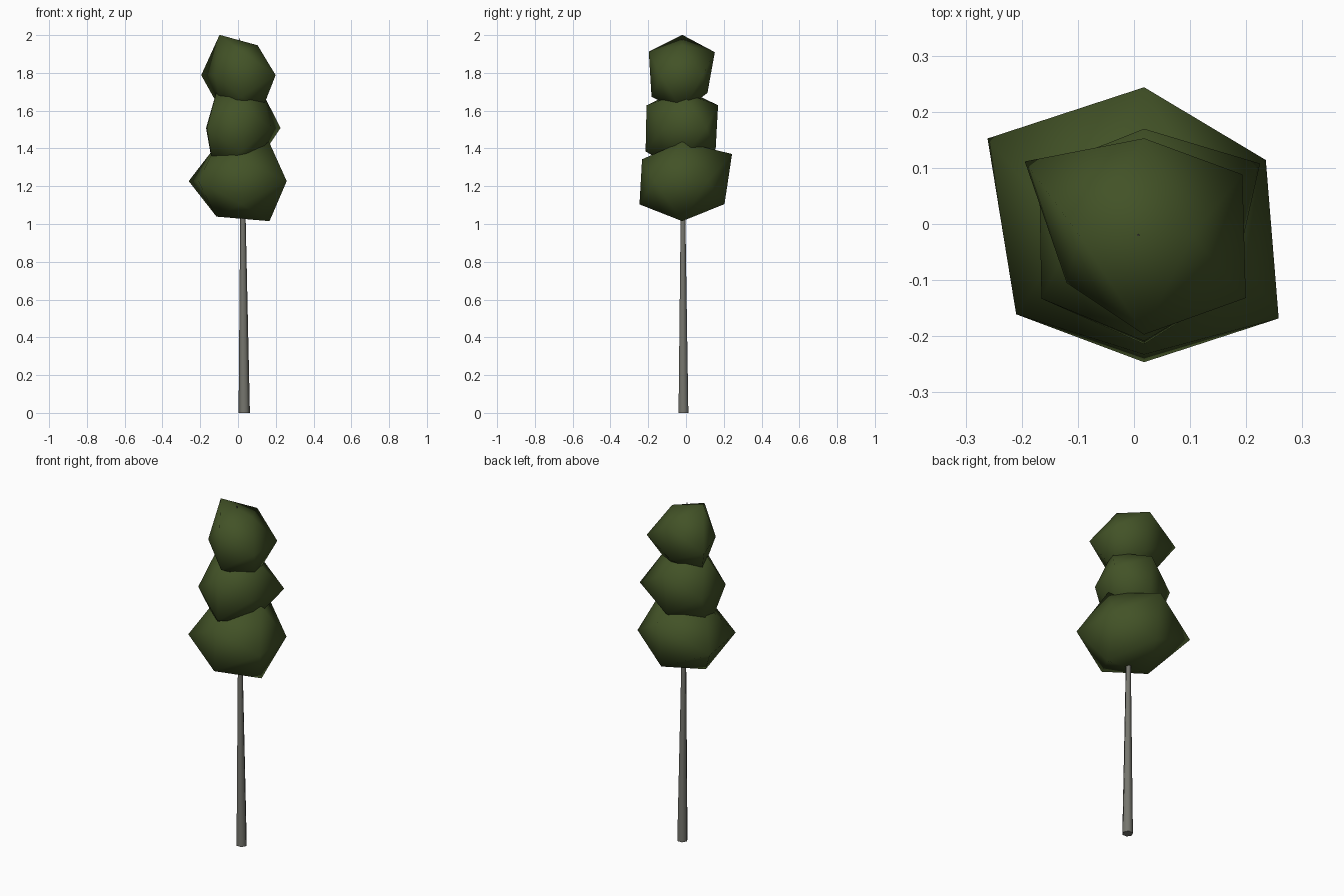
import bpy, bmesh, math
from mathutils import Vector

if "Cube" in bpy.data.objects:
    bpy.data.objects.remove(bpy.data.objects["Cube"])


def material(name, rgb):
    mat = bpy.data.materials.new(name)
    mat.diffuse_color = (*rgb, 1.0)
    mat.use_nodes = True
    mat.node_tree.nodes["Principled BSDF"].inputs["Base Color"].default_value = mat.diffuse_color
    return mat


leaf_green = material("leaf_green", (0.055, 0.085, 0.02))
bark_grey = material("bark_grey", (0.18, 0.18, 0.155))


def finish(bm, name, mat):
    bmesh.ops.recalc_face_normals(bm, faces=bm.faces[:])
    mesh = bpy.data.meshes.new(name)
    bm.to_mesh(mesh)
    bm.free()
    mesh.materials.append(mat)
    obj = bpy.data.objects.new(name, mesh)
    bpy.context.collection.objects.link(obj)
    return obj


# Icosahedron corner directions, in three rings of four (++, +-, -+, --)
A, B = 0.5257, 0.8507
SIGNS = [(1, 1), (1, -1), (-1, 1), (-1, -1)]
CORNERS = ([Vector((s * A, 0, t * B)) for s, t in SIGNS]      # x / z ring
           + [Vector((0, s * B, t * A)) for s, t in SIGNS]    # y / z ring
           + [Vector((s * B, t * A, 0)) for s, t in SIGNS])   # x / y ring


def leaf_clump(name, height, stretch, radii):
    """Icosahedron whose corners are pushed in or out along their rays."""
    bm = bmesh.new()
    verts = [bm.verts.new(c) for c in CORNERS]
    bmesh.ops.convex_hull(bm, input=verts)
    for v, c, r in zip(verts, CORNERS, radii):
        v.co = Vector((0.018 + c.x * r, -0.02 + c.y * r, height + c.z * r * stretch))
    for f in bm.faces:
        f.smooth = True
    return finish(bm, name, leaf_green)


# Foliage: three stacked clumps
leaf_clump("lower_foliage", 1.227, 0.88,
           [0.278, 0.283, 0.253, 0.251,
            0.310, 0.263, 0.250, 0.266,
            0.255, 0.282, 0.328, 0.268])
leaf_clump("middle_foliage", 1.508, 1.03,
           [0.214, 0.186, 0.241, 0.275,
            0.223, 0.208, 0.222, 0.228,
            0.243, 0.183, 0.220, 0.215])
leaf_clump("upper_foliage", 1.788, 1.14,
           [0.163, 0.200, 0.220, 0.200,
            0.203, 0.157, 0.208, 0.191,
            0.206, 0.213, 0.250, 0.162])

# Trunk: leaning six-sided taper, running up through the foliage to a thin tip
bm = bmesh.new()
rings = []
for x, y, z, r in [(0.033, -0.0135, 0, 0.03),
                   (0.026, -0.016, 1.03, 0.0145),
                   (0.007, -0.02, 1.985, 0.002)]:
    rings.append([bm.verts.new((x + r * math.cos(k * math.pi / 3),
                                y + r * math.sin(k * math.pi / 3), z)) for k in range(6)])
for low, high in zip(rings, rings[1:]):
    for k in range(6):
        n = (k + 1) % 6
        bm.faces.new((low[k], low[n], high[n], high[k])).smooth = True
bm.faces.new(rings[0][::-1])
bm.faces.new(rings[-1])
finish(bm, "trunk", bark_grey)
